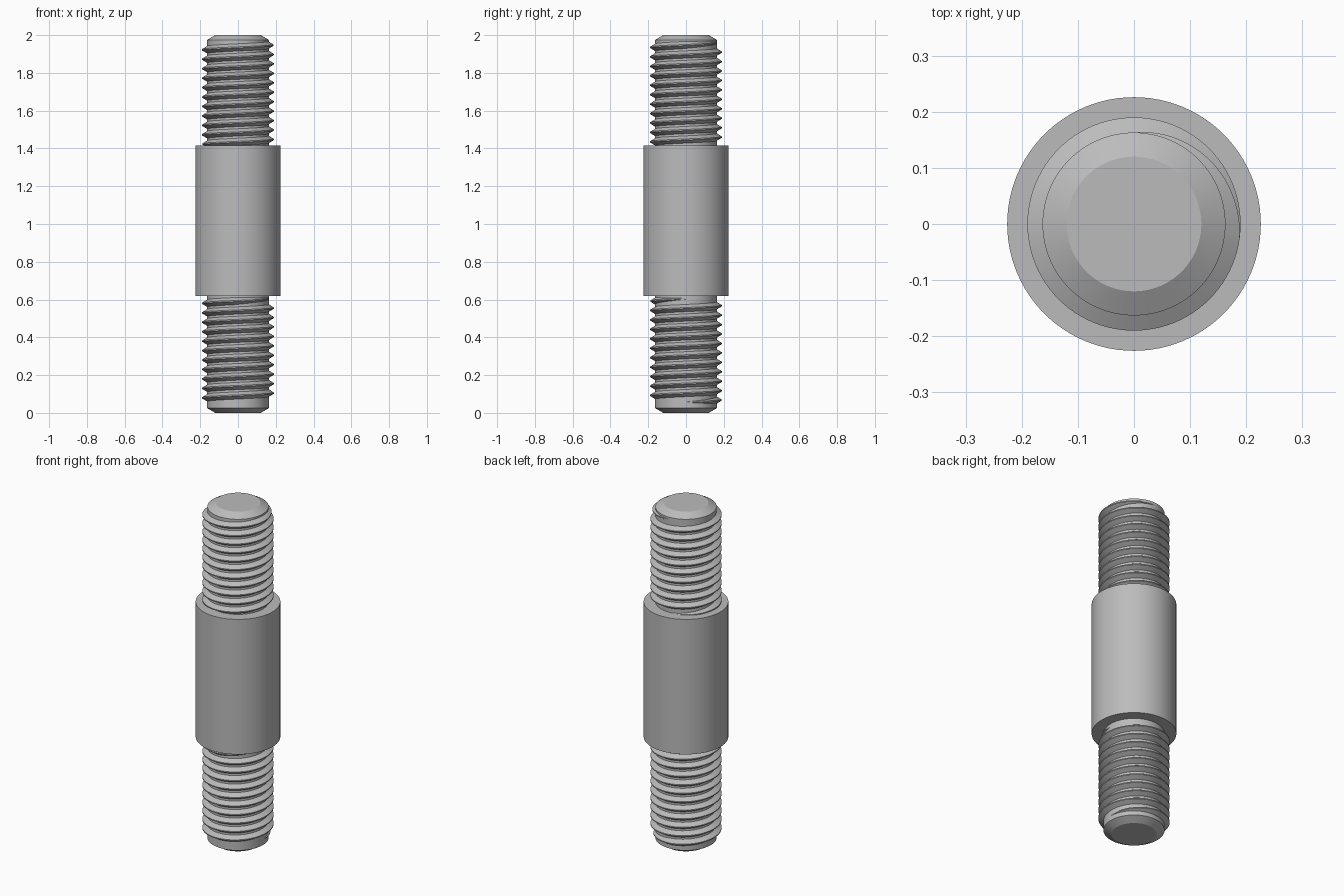
import bpy
import bmesh
from math import sin, cos, pi

cube = bpy.data.objects.get("Cube")
if cube:
    bpy.data.objects.remove(cube, do_unlink=True)

SEGMENTS = 96
CORE_R, CREST_R, BODY_R, TIP_R = 0.163, 0.19, 0.226, 0.12
BODY_LOW, BODY_HIGH, CHAMFER = 0.62, 1.415, 0.025
PITCH = 0.05

steel = bpy.data.materials.new("grey_steel")
steel.use_nodes = True
steel.diffuse_color = (0.5, 0.5, 0.5, 1)
steel.node_tree.nodes["Principled BSDF"].inputs["Base Color"].default_value = (0.5, 0.5, 0.5, 1)


def finish(name, bm):
    bmesh.ops.recalc_face_normals(bm, faces=bm.faces[:])
    mesh = bpy.data.meshes.new(name)
    bm.to_mesh(mesh)
    bm.free()
    mesh.materials.append(steel)
    obj = bpy.data.objects.new(name, mesh)
    bpy.context.collection.objects.link(obj)
    bpy.ops.object.select_all(action="DESELECT")
    obj.select_set(True)
    bpy.context.view_layer.objects.active = obj
    bpy.ops.object.shade_smooth_by_angle(angle=pi / 9)
    return obj


def lathe(name, profile):
    """Turn (radius, height) points around z, with flat end caps."""
    bm = bmesh.new()
    rings = [[bm.verts.new((r * cos(2 * pi * i / SEGMENTS), r * sin(2 * pi * i / SEGMENTS), z))
              for i in range(SEGMENTS)] for r, z in profile]
    for a, b in zip(rings, rings[1:]):
        for i in range(SEGMENTS):
            j = (i + 1) % SEGMENTS
            bm.faces.new((a[i], a[j], b[j], b[i]))
    bm.faces.new(rings[0])
    bm.faces.new(rings[-1])
    return finish(name, bm)


def thread(name, start_angle, start_z, turns):
    """Right-handed helical ridge that sinks into the core at both ends."""
    bm = bmesh.new()
    depth = CREST_R - CORE_R
    section = [(CORE_R - 0.003, -0.021), (CREST_R, -0.003),
               (CREST_R, 0.003), (CORE_R - 0.003, 0.021)]
    steps = int(turns * SEGMENTS)
    rings = []
    for i in range(steps + 1):
        turn = turns * i / steps
        fade = min(1, turn / 0.27, (turns - turn) / 0.27)
        sink = depth * (1 - fade)
        angle = start_angle + 2 * pi * turn
        rings.append([bm.verts.new(((r - sink) * cos(angle), (r - sink) * sin(angle),
                                    start_z + PITCH * turn + dz)) for r, dz in section])
    for a, b in zip(rings, rings[1:]):
        for k in range(4):
            m = (k + 1) % 4
            bm.faces.new((a[k], a[m], b[m], b[k]))
    bm.faces.new(rings[0])
    bm.faces.new(rings[-1])
    return finish(name, bm)


# Plain centre section, wider than the threaded ends
lathe("centre_body", [(BODY_R, BODY_LOW), (BODY_R, BODY_HIGH)])

# Chamfered rod running through the whole length
lathe("core_rod", [(TIP_R, 0), (CORE_R, CHAMFER), (CORE_R, 2 - CHAMFER), (TIP_R, 2)])

# Screw threads
thread("lower_thread", 0, 0.055, 11)
thread("upper_thread", pi / 2, 1.41, 11)
